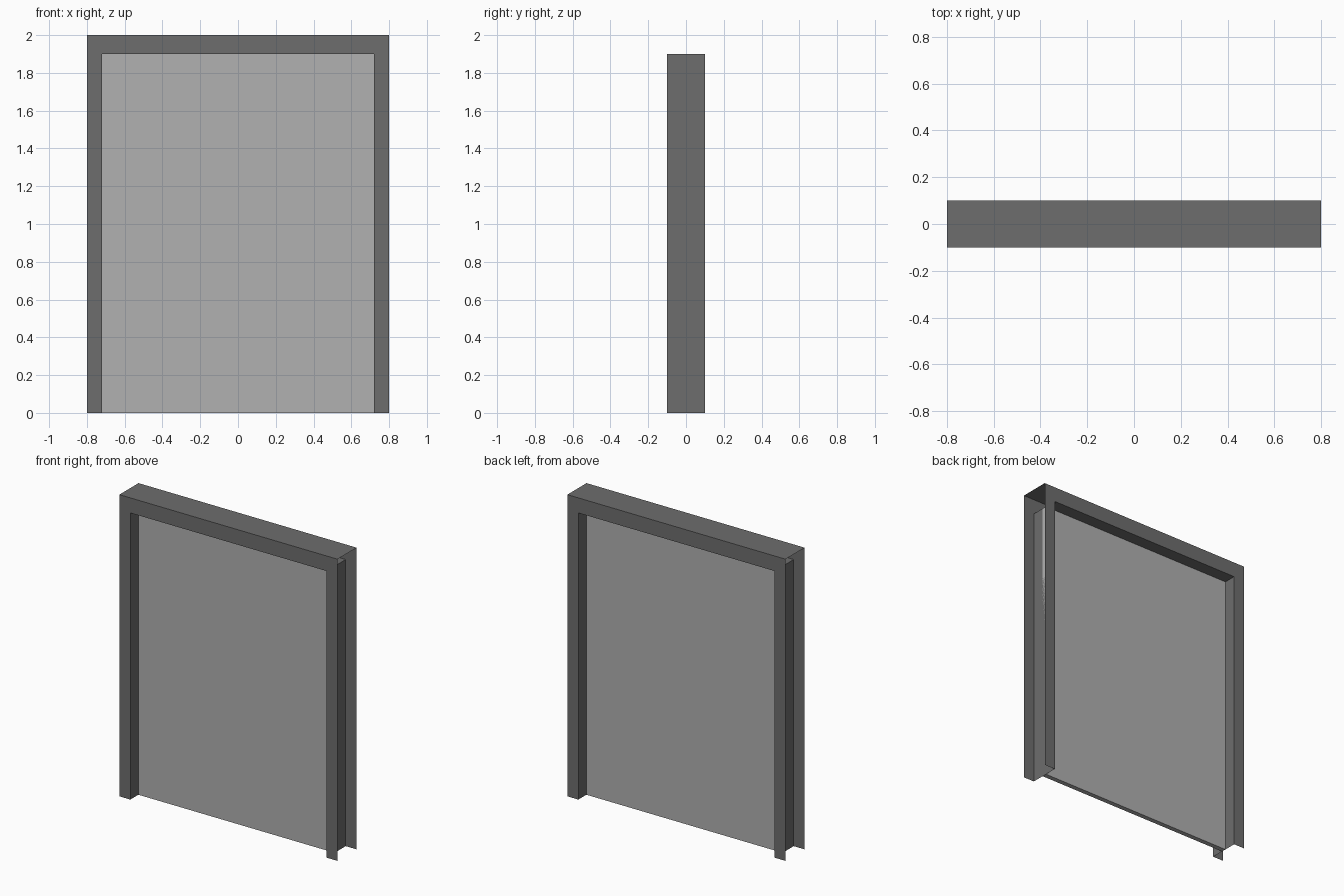
import bpy, bmesh

if "Cube" in bpy.data.objects:
    bpy.data.objects.remove(bpy.data.objects["Cube"])

W, H, D = 0.8, 2.0, 0.1          # outer half width, height, half depth
IW, IH = 0.72, 1.9               # opening half width, height
PANEL = 0.016                    # panel half thickness


def finish(bm, name, grey):
    mesh = bpy.data.meshes.new(name)
    bm.to_mesh(mesh)
    bm.free()
    mat = bpy.data.materials.new(name + "_grey")
    mat.diffuse_color = (grey, grey, grey, 1)
    mat.use_nodes = True
    mat.node_tree.nodes["Principled BSDF"].inputs["Base Color"].default_value = mat.diffuse_color
    mesh.materials.append(mat)
    obj = bpy.data.objects.new(name, mesh)
    bpy.context.collection.objects.link(obj)
    return obj


def arch(bm, half_width, height, y):
    """Upside-down U path: up the left, across, down the right."""
    pts = [(-half_width, 0), (-half_width, height), (half_width, height), (half_width, 0)]
    return [bm.verts.new((x, y, z)) for x, z in pts]


# Door frame: hollow casing, open at the outer sides and at the bottom
bm = bmesh.new()
front_out, front_in = arch(bm, W, H, -D), arch(bm, IW, IH, -D)
back_out, back_in = arch(bm, W, H, D), arch(bm, IW, IH, D)
for i in range(3):
    j = i + 1
    bm.faces.new((front_out[i], front_in[i], front_in[j], front_out[j]))  # front trim
    bm.faces.new((back_out[j], back_in[j], back_in[i], back_out[i]))      # back trim
    bm.faces.new((front_in[i], back_in[i], back_in[j], front_in[j]))      # reveal
bm.faces.new((front_out[1], front_out[2], back_out[2], back_out[1]))      # top
finish(bm, "door_frame", 0.155)

# Door panel: thin slab filling the opening
bm = bmesh.new()
bmesh.ops.create_cube(bm, size=1)
bmesh.ops.scale(bm, vec=(2 * IW, 2 * PANEL, IH), verts=bm.verts)
bmesh.ops.translate(bm, vec=(0, 0, IH / 2), verts=bm.verts)
finish(bm, "door_panel", 0.44)
